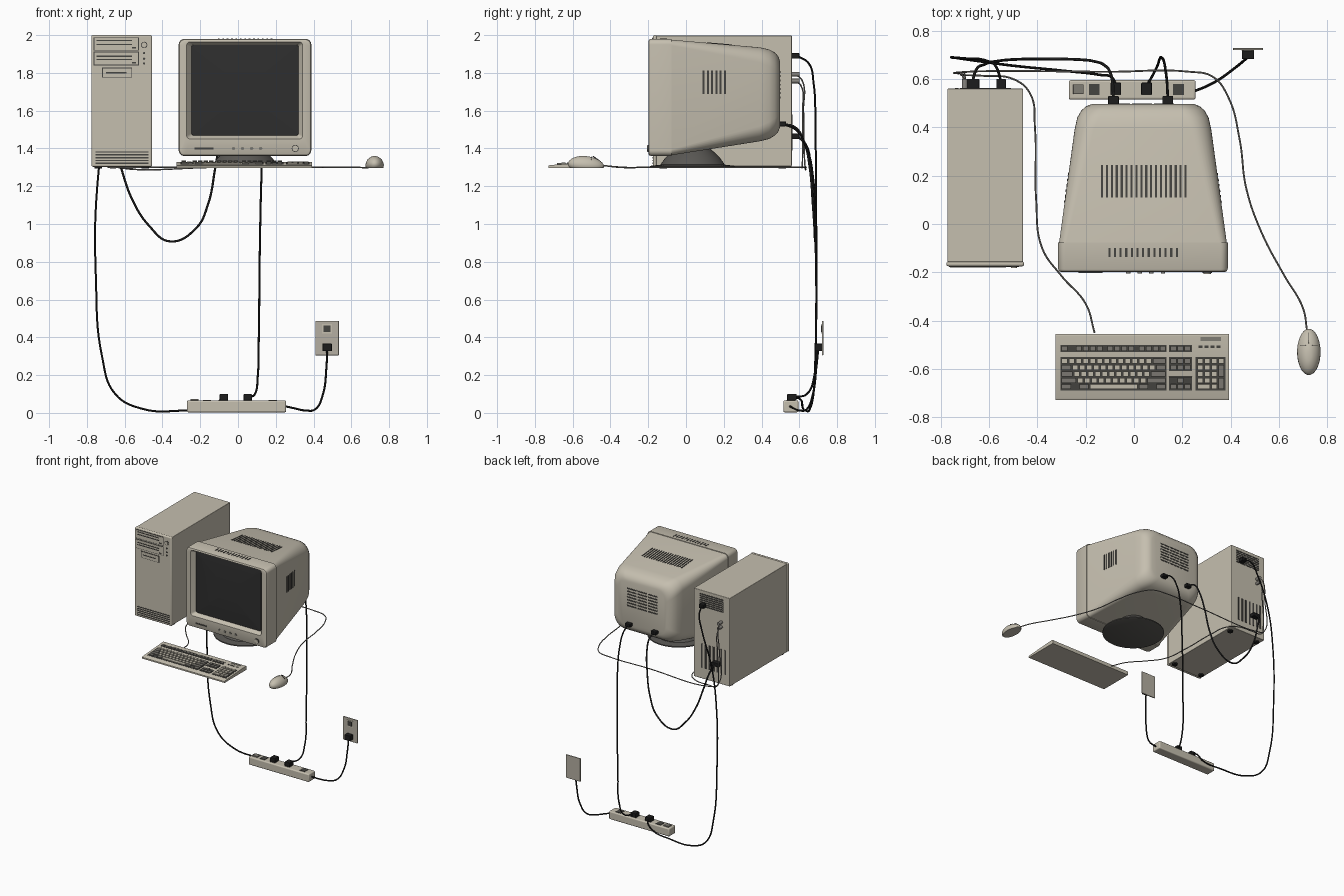
import bpy, bmesh, math
from mathutils import Matrix, Vector, Euler


def material(name, r, g, b):
    m = bpy.data.materials.new(name)
    m.diffuse_color = (r, g, b, 1)
    return m


BEIGE = material("beige plastic", 0.56, 0.52, 0.43)
DARK_BEIGE = material("wall plate beige", 0.46, 0.43, 0.36)
KEY_GREY = material("key grey", 0.21, 0.20, 0.175)
SCREEN = material("screen black", 0.028, 0.028, 0.028)
SLOT = material("slot dark", 0.06, 0.058, 0.052)
STAND = material("stand grey", 0.10, 0.096, 0.088)
BLACK = material("cable black", 0.012, 0.012, 0.012)
CORD = material("cord grey", 0.24, 0.23, 0.21)


def finish(name, bm, mat, bevel=0):
    bmesh.ops.recalc_face_normals(bm, faces=bm.faces)
    me = bpy.data.meshes.new(name)
    bm.to_mesh(me)
    bm.free()
    me.materials.append(mat)
    ob = bpy.data.objects.new(name, me)
    bpy.context.collection.objects.link(ob)
    if bevel:
        mod = ob.modifiers.new("bevel", 'BEVEL')
        mod.width, mod.segments = bevel, 3
    return ob


def boxes(name, specs, mat, bevel=0):
    """specs: (centre, size[, rotation])"""
    bm = bmesh.new()
    for c, s, *rot in specs:
        r = Euler(rot[0]).to_matrix().to_4x4() if rot else Matrix()
        bmesh.ops.create_cube(bm, size=1, matrix=Matrix.Translation(c) @ r @ Matrix.Diagonal((*s, 1)))
    return finish(name, bm, mat, bevel)


def span(x0, x1, y0, y1, z0, z1):
    return ((x0 + x1) / 2, (y0 + y1) / 2, (z0 + z1) / 2), (x1 - x0, y1 - y0, z1 - z0)


def discs(name, centres, r, depth, mat, along_y=True):
    bm = bmesh.new()
    rot = Matrix.Rotation(math.pi / 2, 4, 'X') if along_y else Matrix()
    for c in centres:
        bmesh.ops.create_cone(bm, cap_ends=True, segments=20, radius1=r, radius2=r, depth=depth,
                              matrix=Matrix.Translation(c) @ rot)
    return finish(name, bm, mat)


def loft(name, rings, mat):
    bm = bmesh.new()
    vs = [[bm.verts.new(p) for p in ring] for ring in rings]
    n = len(vs[0])
    for a, b in zip(vs, vs[1:]):
        for i in range(n):
            bm.faces.new((a[i], a[(i + 1) % n], b[(i + 1) % n], b[i]))
    bm.faces.new(vs[0])
    bm.faces.new(vs[-1])
    return finish(name, bm, mat)


def rounded(y, x0, x1, z0, z1, r, n=8):
    pts = []
    for k, (cx, cz) in enumerate(((x1 - r, z1 - r), (x0 + r, z1 - r), (x0 + r, z0 + r), (x1 - r, z0 + r))):
        for i in range(n + 1):
            a = math.pi / 2 * (k + i / n)
            pts.append((cx + r * math.cos(a), y, cz + r * math.sin(a)))
    return pts


def ellipse(cx, cy, rx, ry, z, n=40):
    return [(cx + rx * math.cos(2 * math.pi * i / n), cy + ry * math.sin(2 * math.pi * i / n), z) for i in range(n)]


def cable(name, pts, r, mat):
    cu = bpy.data.curves.new(name, 'CURVE')
    cu.dimensions, cu.bevel_depth, cu.bevel_resolution, cu.resolution_u = '3D', r, 2, 8
    cu.use_fill_caps = True
    sp = cu.splines.new('BEZIER')
    sp.bezier_points.add(len(pts) - 1)
    for bp, p in zip(sp.bezier_points, pts):
        bp.co = p
        bp.handle_left_type = bp.handle_right_type = 'AUTO'
    tmp = bpy.data.objects.new(name + "_path", cu)
    bpy.context.collection.objects.link(tmp)
    me = bpy.data.meshes.new_from_object(tmp.evaluated_get(bpy.context.evaluated_depsgraph_get()))
    bpy.data.objects.remove(tmp)
    me.materials.clear()
    me.materials.append(mat)
    bpy.context.collection.objects.link(bpy.data.objects.new(name, me))


# Tower case, front panel and feet
boxes("tower_case", [span(-.772, -.459, -.157, .56, 1.305, 1.998)], BEIGE, .004)
boxes("tower_front_panel", [span(-.776, -.455, -.175, -.155, 1.303, 2.0)], BEIGE, .008)
discs("tower_feet", [(x, y, 1.30) for x in (-.74, -.49) for y in (-.12, .51)], .02, .012, BLACK, False)
# Tower drive bays, floppy drive, buttons and intake slots
bays = [(-.765, -.525, 1.918, 1.988), (-.765, -.525, 1.84, 1.912), (-.72, -.56, 1.775, 1.828)]
boxes("bay_seams", [span(x0, x1, -.177, -.174, z0, z1) for x0, x1, z0, z1 in bays], SLOT)
boxes("bay_covers", [span(x0 + .004, x1 - .004, -.179, -.174, z0 + .004, z1 - .004) for x0, x1, z0, z1 in bays], BEIGE)
boxes("bay_slots", [span(-.75, -.56, -.181, -.178, z, z + .006) for z in (1.968, 1.948, 1.885, 1.868)]
      + [span(-.56, -.54, -.181, -.178, z, z + .008) for z in (1.928, 1.85)]
      + [span(-.70, -.59, -.181, -.178, 1.798, 1.804)], SLOT)
discs("tower_power_ring", [(-.497, -.176, 1.948)], .017, .005, SLOT)
discs("tower_power_button", [(-.497, -.178, 1.948)], .013, .007, BEIGE)
discs("tower_lights", [(-.497, -.176, z) for z in (1.905, 1.875, 1.85)], .006, .005, SLOT)
boxes("tower_intake_slots", [span(-.755, -.475, -.177, -.174, z, z + .007)
                             for z in (1.318, 1.333, 1.348, 1.363, 1.378)], SLOT)
# Tower back: supply grille, expansion slots, sockets
boxes("supply_grille", [span(-.72, -.51, .558, .562, 1.87 + i * .0155, 1.88 + i * .0155) for i in range(7)], SLOT)
boxes("expansion_slots", [span(-.74 + i * .034, -.727 + i * .034, .558, .563, 1.39, 1.58) for i in range(7)], SLOT)
boxes("tower_power_plug", [span(-.57, -.53, .56, .60, 1.875, 1.905)], BLACK, .004)
boxes("video_plug_tower", [span(-.70, -.64, .56, .60, 1.45, 1.48)], BLACK, .004)
discs("input_plugs", [(-.70, .58, 1.793), (-.70, .58, 1.757)], .012, .04, CORD)

# Monitor shell, lofted from front to back
CX = .037
shell = [(-.085, .348, 1.363, 1.976, .03), (.39, .283, 1.438, 1.935, .08), (.44, .272, 1.45, 1.924, .09),
         (.47, .255, 1.468, 1.908, .09), (.488, .234, 1.488, 1.888, .085), (.497, .21, 1.51, 1.865, .08)]
loft("monitor_shell", [rounded(y, CX - h, CX + h, z0, z1, r) for y, h, z0, z1, r in shell], BEIGE)
# Monitor bezel with sunken opening, and the screen glass
loft("monitor_bezel", [rounded(-.077, -.314, .388, 1.36, 1.98, .03),
                       rounded(-.185, -.314, .388, 1.36, 1.98, .03),
                       rounded(-.195, -.310, .384, 1.364, 1.976, .028),
                       rounded(-.199, -.302, .376, 1.372, 1.968, .025),
                       rounded(-.199, -.272, .342, 1.45, 1.964, .018),
                       rounded(-.168, -.247, .321, 1.468, 1.949, .012)], BEIGE)
loft("screen_glass", [rounded(y, CX - .284 * k, CX + .284 * k, 1.7085 - .2405 * k, 1.7085 + .2405 * k, .012 * k)
                      for y, k in ((-.165, 1), (-.170, .995), (-.175, .7), (-.178, .3))], SCREEN)
# Monitor controls
boxes("monitor_badge_strip", [span(-.23, -.13, -.202, -.198, 1.394, 1.404)], SLOT)
discs("monitor_buttons", [(x, -.2, 1.40) for x in (-.024, .024, .072, .12)], .009, .008, KEY_GREY)
discs("monitor_power_ring", [(.303, -.2, 1.40)], .019, .005, SLOT)
discs("monitor_power_button", [(.303, -.202, 1.40)], .015, .008, BEIGE)
# Monitor vents: top, bezel top, both sides, rear
boxes("top_vents", [((-.132 + i * .0203, .1775, 1.954), (.009, .135, .004), (-.086, 0, 0)) for i in range(18)], SLOT)
boxes("bezel_vents", [((-.102 + i * .0233, -.118, 1.98), (.009, .037, .004)) for i in range(13)], SLOT)
boxes("side_vents", [((CX + s * (.3485 - .137 * (y + .085)), y, 1.75), (.004, .010, .125), (0, 0, s * .136))
                     for s in (-1, 1) for y in [.093 + .0225 * i for i in range(6)]], SLOT)
boxes("rear_vents", [span(x, x + .083, .495, .499, z, z + .010)
                     for x in (-.10, -.009, .082) for z in [1.665 + .0225 * i for i in range(7)]], SLOT)
boxes("monitor_rear_plugs", [span(x - .022, x + .022, .49, .53, 1.517, 1.543) for x in (.14, -.085)], BLACK, .004)
# Swivel stand
loft("monitor_stand", [ellipse(CX, .035, r, r, z, 48) for r, z in
                       ((.215, 1.296), (.225, 1.30), (.225, 1.308), (.17, 1.314), (.163, 1.325),
                        (.145, 1.35), (.115, 1.38), (.08, 1.41))], STAND)

# Keyboard case and key well
side = [(-.728, 1.297), (-.455, 1.297), (-.455, 1.325), (-.462, 1.329), (-.49, 1.328), (-.72, 1.312), (-.728, 1.308)]
loft("keyboard_case", [[(x, y, z) for y, z in side] for x in (-.325, .393)], BEIGE)
TILT = math.atan2(.016, .23)


def on_board(x, y, w, d, h):
    return (x, y, 1.328 + (y + .49) * .0696), (w, d, h), (TILT, 0, 0)


boxes("key_wells", [on_board((a + b) / 2, (c + d) / 2, b - a, d - c, .003) for a, b, c, d in (
    (-.305, .135, -.53, -.50), (-.305, .135, -.69, -.551), (.145, .24, -.53, -.50), (.145, .24, -.608, -.551),
    (.145, .24, -.69, -.632), (.255, .379, -.69, -.551))], SLOT)
boxes("lock_lights", [on_board(.275 + .025 * i, -.508, .016, .012, .004) for i in range(4)], SLOT)
boxes("lock_panel", [((.318, -.476, 1.3285), (.085, .018, .003))], KEY_GREY)
# Keys: widths per row, negative numbers are gaps
U, light, grey = .029, [], []
key_rows = [[1, -1] + [1] * 4 + [-.5] + [1] * 4 + [-.5] + [1] * 4, [1] * 13 + [2], [1.5] + [1] * 12 + [1.5],
            [1.75] + [1] * 11 + [2.25], [2.25] + [1] * 10 + [2.75], [1.5, -1, 1.5, 7, 1.5, -1, 1.5]]
nav_rows = [[1] * 3, [1] * 3, [1] * 3, [], [-1, 1], [1] * 3]
pad_rows = [[], [1] * 4, [1] * 3, [1] * 3, [1] * 3, [2, 1]]
row_y = [-.515] + [-.567 - .0265 * i for i in range(5)]
for x0, rows in ((-.302, key_rows), (.149, nav_rows), (.259, pad_rows)):
    for r, row in enumerate(rows):
        x = x0
        for w in row:
            if w > 0:
                plain = r > 0 and rows is not nav_rows and (w in (1, 7) or rows is pad_rows and r > 1)
                (light if plain else grey).append(on_board(x + w * U / 2, row_y[r], w * U - .006, .020, .016))
            x += abs(w) * U
for r in (2, 4):
    grey.append(on_board(.259 + 3.5 * U, (row_y[r] + row_y[r + 1]) / 2, U - .006, .0465, .016))
boxes("light_keys", light, BEIGE)
boxes("grey_keys", grey, KEY_GREY)

# Mouse body with button seams
MX, MY = .7235, -.525
loft("mouse_body", [ellipse(MX, MY - .02 * t, .0485 * k, .095 * k, 1.297 + .063 * t) for t, k in
                    ((0, .93), (.08, .98), (.25, 1), (.45, .95), (.65, .82), (.82, .62), (.93, .40), (.985, .2))], BEIGE)
boxes("mouse_seams", [((MX, -.472, 1.344), (.003, .05, .006), (-.62, 0, 0)),
                      ((MX - .024, -.502, 1.347), (.026, .003, .006), (0, -.55, 0)),
                      ((MX + .024, -.502, 1.347), (.026, .003, .006), (0, .55, 0))], SLOT)

# Power strip, switch, outlets and plugs
boxes("power_strip", [span(-.27, .255, .515, .595, .003, .066)], BEIGE, .008)
boxes("strip_switch", [span(-.252, -.208, .537, .578, .06, .074)], KEY_GREY, .003)
boxes("strip_outlets", [span(x - .022, x + .022, .533, .58, .062, .069) for x in (-.164, -.075, .052, .184)], SLOT)
boxes("strip_plugs", [span(x - .022, x + .022, .535, .585, .067, .10) for x in (-.075, .052)], BLACK, .004)
# Wall outlet and plug
boxes("wall_plate", [span(.41, .534, .720, .728, .305, .487)], DARK_BEIGE, .002)
boxes("wall_socket_rim", [span(.445, .497, .717, .721, .42, .47)], BEIGE)
boxes("wall_socket", [span(.453, .489, .714, .719, .428, .462)], SLOT)
boxes("wall_plug", [span(.447, .497, .682, .722, .327, .367)], BLACK, .004)

# Cables
cable("tower_power_cable", [(-.55, .59, 1.89), (-.57, .65, 1.85), (-.61, .675, 1.75), (-.70, .685, 1.5),
      (-.745, .688, 1.2), (-.752, .69, .7), (-.72, .685, .3), (-.65, .675, .1), (-.5, .655, .02),
      (-.3, .635, .012), (-.14, .617, .03), (-.09, .605, .072), (-.075, .57, .085)], .0055, BLACK)
cable("video_cable", [(-.085, .51, 1.53), (-.088, .58, 1.51), (-.1, .63, 1.42), (-.12, .655, 1.3), (-.16, .672, 1.1),
      (-.22, .68, .98), (-.36, .683, .908), (-.47, .682, .99), (-.56, .675, 1.13), (-.62, .66, 1.3),
      (-.655, .635, 1.42), (-.668, .59, 1.465)], .006, SCREEN)
cable("monitor_power_cable", [(.14, .51, 1.53), (.137, .58, 1.50), (.13, .64, 1.4), (.124, .672, 1.25),
      (.116, .686, .9), (.11, .688, .4), (.105, .68, .2), (.09, .64, .1), (.055, .575, .085)], .0055, BLACK)
cable("wall_power_cable", [(.25, .55, .035), (.30, .57, .024), (.355, .6, .013), (.41, .64, .02), (.45, .672, .10),
      (.468, .69, .24), (.472, .70, .335)], .0055, BLACK)
cable("keyboard_cord", [(-.163, -.45, 1.31), (-.2, -.33, 1.30), (-.3, -.215, 1.30), (-.38, -.1, 1.30),
      (-.405, .1, 1.30), (-.41, .4, 1.30), (-.43, .54, 1.30), (-.5, .6, 1.30), (-.62, .613, 1.30),
      (-.70, .616, 1.31), (-.715, .617, 1.38), (-.705, .617, 1.6), (-.70, .61, 1.73), (-.70, .58, 1.757)], .0038, CORD)
cable("mouse_cord", [(.716, -.44, 1.31), (.70, -.35, 1.30), (.62, -.21, 1.30), (.53, -.04, 1.30), (.465, .145, 1.30),
      (.437, .35, 1.30), (.39, .525, 1.30), (.325, .61, 1.30), (.23, .63, 1.30), (-.1, .63, 1.30), (-.64, .632, 1.30),
      (-.715, .628, 1.33), (-.725, .622, 1.6), (-.71, .615, 1.76), (-.70, .58, 1.793)], .0038, CORD)

# Smooth shading with sharp edges kept
for ob in bpy.context.scene.objects:
    ob.select_set(True)
bpy.context.view_layer.objects.active = bpy.data.objects["monitor_shell"]
bpy.ops.object.shade_smooth_by_angle()
